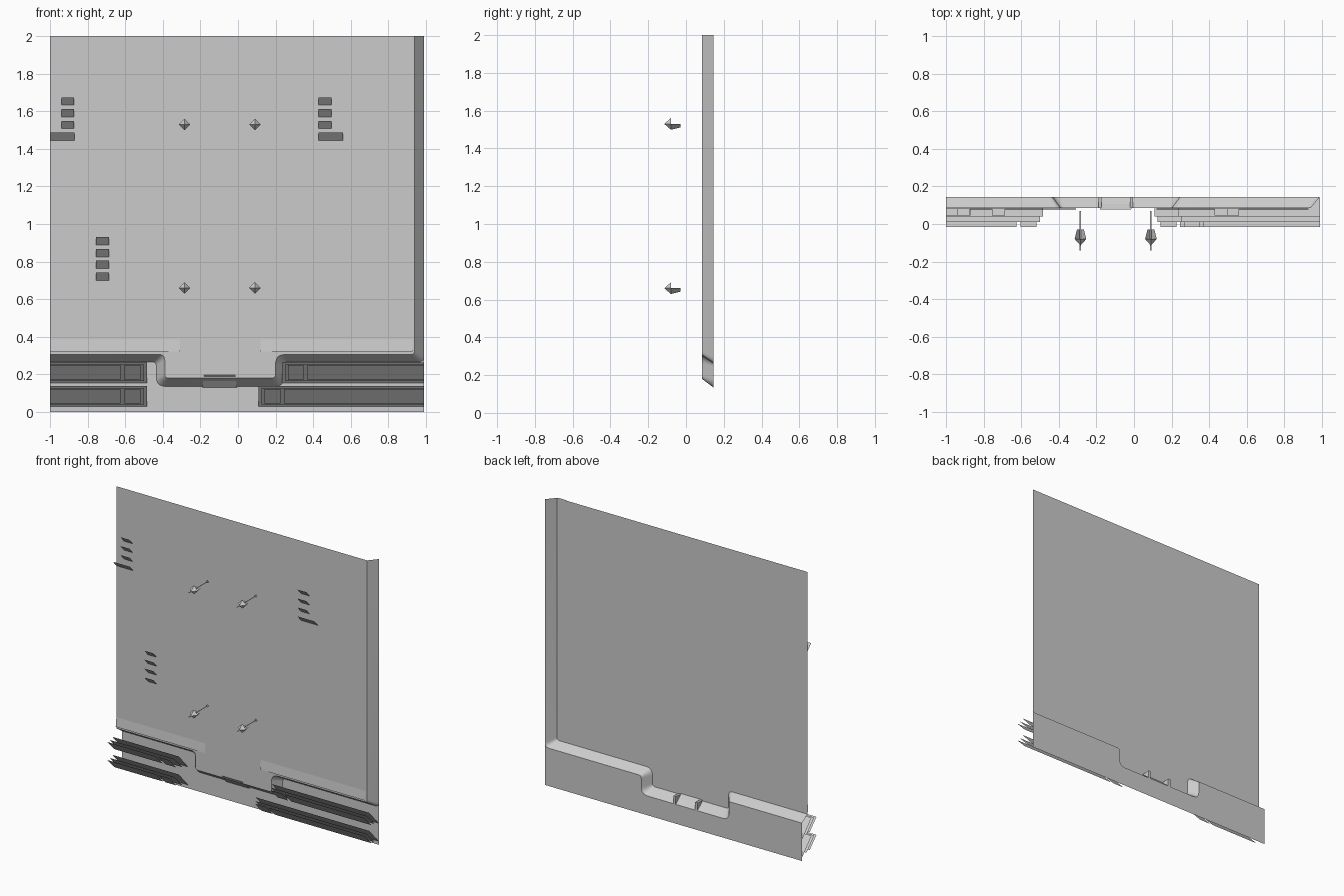
import bpy, bmesh, math
from mathutils import Vector

old = bpy.data.objects.get("Cube")
if old:
    bpy.data.objects.remove(old, do_unlink=True)

grey = bpy.data.materials.new("plain_grey")
grey.use_nodes = True
GREY = (0.6, 0.6, 0.6, 1)
grey.diffuse_color = GREY
grey.node_tree.nodes["Principled BSDF"].inputs["Base Color"].default_value = GREY

FRONT, BACK = 0.085, 0.145   # depths of the raised panel and the base sheet


def make(name, faces):
    """One object from a list of polygons; shared corners are welded."""
    bm = bmesh.new()
    for f in faces:
        bm.faces.new([bm.verts.new(p) for p in f])
    bmesh.ops.remove_doubles(bm, verts=bm.verts, dist=1e-5)
    me = bpy.data.meshes.new(name)
    bm.to_mesh(me)
    bm.free()
    me.materials.append(grey)
    ob = bpy.data.objects.new(name, me)
    bpy.context.collection.objects.link(ob)
    return ob


def sheet(x0, x1, z0, z1, y0, y1):
    """Sloped sheet: depth y0 at its lower edge, y1 at its upper edge."""
    return [(x0, y0, z0), (x1, y0, z0), (x1, y1, z1), (x0, y1, z1)]


def rounded(corners, radii, y, steps=5):
    """Polyline in the x-z plane with rounded corners."""
    pts = [Vector(c) for c in corners]
    out = [pts[0]]
    for a, b, c, r in zip(pts, pts[1:], pts[2:], radii):
        p = b + (a - b).normalized() * r
        q = b + (c - b).normalized() * r
        for i in range(steps + 1):
            t = i / steps
            out.append(p * (1 - t) ** 2 + b * 2 * t * (1 - t) + q * t * t)
    out.append(pts[-1])
    return [(v.x, y, v.y) for v in out]


# Raised panel outline and the matching outline where the step meets the base
rim = rounded([(-1, .305), (-.39, .305), (-.39, .18), (.20, .18),
               (.20, .305), (.94, .305), (.94, 2)],
              (.03, .02, .02, .05, .02), FRONT)
foot = rounded([(-1, .265), (-.435, .265), (-.435, .135), (.245, .135),
                (.245, .265), (.99, .265), (.99, 2)],
               (.02, .05, .05, .02, .03), BACK)
make("raised_panel", [rim + [(-1, FRONT, 2)]])
make("base_sheet", [foot[:-1] + [(.99, BACK, 0), (-1, BACK, 0)]])
step = make("panel_step", [[foot[i], foot[i + 1], rim[i + 1], rim[i]]
                           for i in range(len(rim) - 1)])
bpy.context.view_layer.objects.active = step
step.select_set(True)
bpy.ops.object.shade_smooth_by_angle(angle=math.radians(30))
step.select_set(False)

# Latch plate on the step with a gusset at each end
make("latch_plate", [[(-.19, .138, .13), (-.005, .138, .13),
                      (-.015, .078, .195), (-.18, .078, .195)]])
for n, x in (("right", -.19), ("left", -.022)):
    tri = [(FRONT, .185), (BACK, .135), (BACK, .19)]
    a = [(x, y, z) for y, z in tri]
    b = [(x + .018, y, z) for y, z in tri]
    make("gusset_" + n, [a, b[::-1]] + [
        [a[i], a[i - 1], b[i - 1], b[i]] for i in range(3)])

# Thin trim bands on the raised panel
make("trim_right", [sheet(-1, -.31, .32, .385, .076, .083),
                    sheet(-.37, -.31, .20, .32, .082, .082)])
make("trim_left", [sheet(.12, .93, .32, .385, .076, .083),
                   sheet(.12, .18, .20, .265, .082, .082),
                   sheet(.12, .18, .28, .32, .082, .082),
                   sheet(.87, .935, .385, 2, .08, .08)])


def louvre_bar(name, x0, x1, z0, blocks):
    """Three parallel layers leaning forward at the top."""
    faces = [sheet(x0, x1, z0, z0 + .11, BACK - .005, .04)]
    i0 = x0 if x0 < -.9 else x0 + .015
    i1 = x1 if x1 > .9 else x1 - .015
    faces.append(sheet(i0, i1, z0 + .012, z0 + .1, .095, .01))
    faces += [sheet(a, b, z0 + .017, z0 + .095, .06, -.015) for a, b in blocks]
    make(name, faces)


right_blocks = [(-1, -.625), (-.605, -.52)]
louvre_bar("upper_bar_right", -1, -.485, .153, right_blocks)
louvre_bar("lower_bar_right", -1, -.485, .027, right_blocks)
louvre_bar("upper_bar_left", .235, .99, .153, [(.265, .35), (.37, .99)])
louvre_bar("lower_bar_left", .11, .99, .027, [(.14, .225), (.245, .99)])

# Stacks of small louvres
for name, x, z, foot_span in (("right_vents", -.94, 1.445, (-1, -.87)),
                              ("left_vents", .43, 1.445, (.43, .56)),
                              ("low_vents", -.755, .70, None)):
    faces = []
    for i in range(4):
        a, b = foot_span if foot_span and i == 0 else (x, x + .067)
        h = z + .0625 * i
        faces.append(sheet(a, b, h, h + .042, FRONT - .002, .045))
    make(name, faces)


def ring(cx, y, cz, r):
    return [(cx + r, y, cz), (cx, y, cz + r), (cx - r, y, cz), (cx, y, cz - r)]


# Four pointed pins: pyramid tip, half body below, flat stem and end plate
for row, z in (("upper", 1.53), ("lower", .66)):
    for side, x in (("right", -.285), ("left", .09)):
        tip = (x, -.115, z)
        wide, narrow = ring(x, -.08, z, .031), ring(x, -.028, z, .018)
        faces = [[tip, wide[i], wide[i - 1]] for i in range(4)]
        faces += [[wide[i], wide[i - 1], narrow[i - 1], narrow[i]] for i in (3, 0)]
        faces.append([(x - .004, -.14, z), (x + .004, -.14, z),
                      (x + .004, .07, z), (x - .004, .07, z)])
        faces.append(ring(x, .07, z, .012))
        make(f"{row}_pin_{side}", faces)
